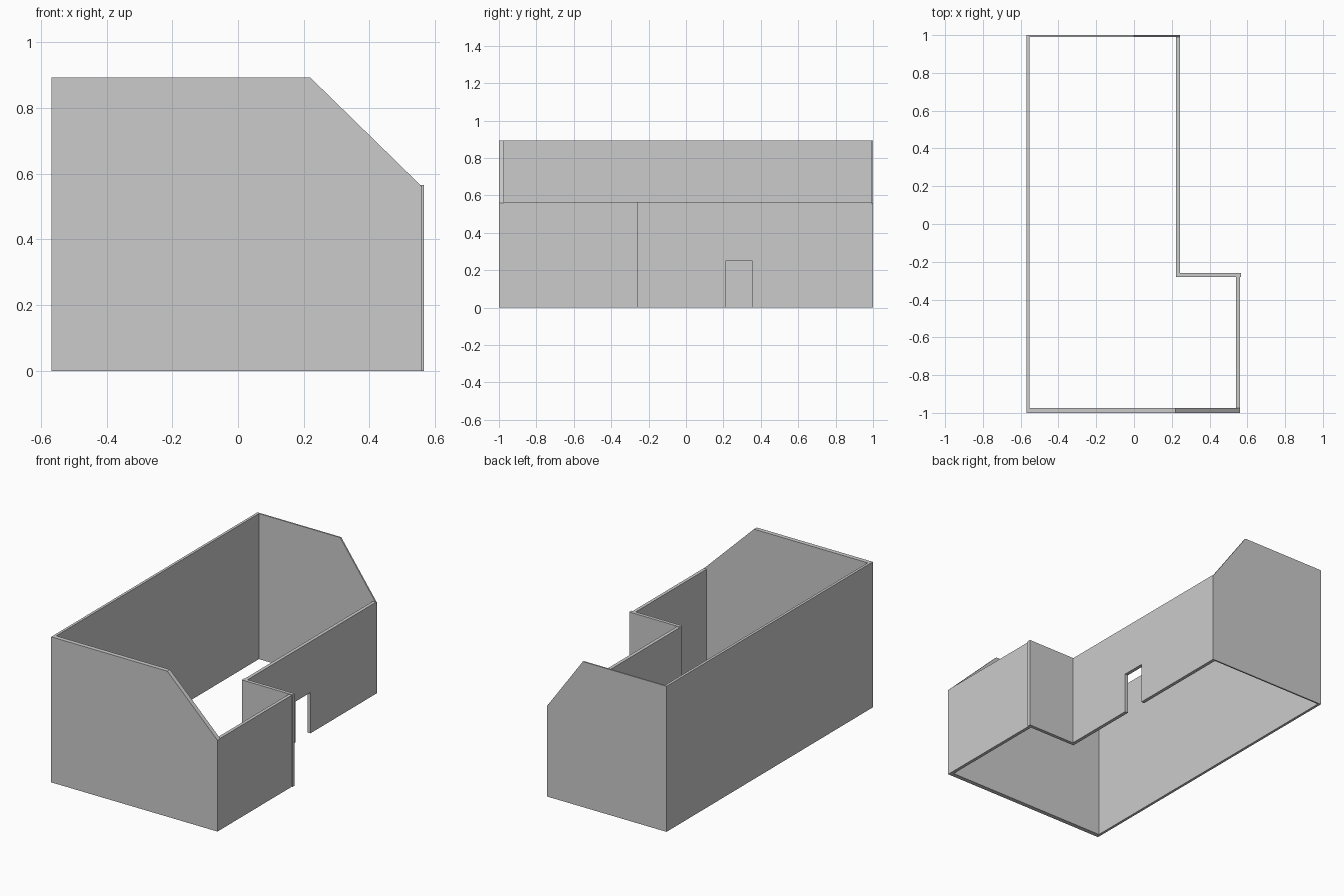
import bpy, bmesh

if "Cube" in bpy.data.objects:
    bpy.data.objects.remove(bpy.data.objects["Cube"])

grey = bpy.data.materials.new("wall grey")
grey.diffuse_color = (0.6, 0.6, 0.6, 1)
grey.use_nodes = True
grey.node_tree.nodes["Principled BSDF"].inputs["Base Color"].default_value = grey.diffuse_color


def extrude(name, profile, offset):
    """Closed solid from a flat outline pushed along an offset."""
    bm = bmesh.new()
    face = bm.faces.new([bm.verts.new(p) for p in profile])
    res = bmesh.ops.extrude_face_region(bm, geom=[face])
    verts = [g for g in res["geom"] if isinstance(g, bmesh.types.BMVert)]
    bmesh.ops.translate(bm, verts=verts, vec=offset)
    bmesh.ops.recalc_face_normals(bm, faces=bm.faces[:])
    mesh = bpy.data.meshes.new(name)
    bm.to_mesh(mesh)
    bm.free()
    mesh.materials.append(grey)
    obj = bpy.data.objects.new(name, mesh)
    bpy.context.collection.objects.link(obj)
    return obj


def box(name, x0, x1, y0, y1, z1):
    return extrude(name, [(x0, y0, 0), (x1, y0, 0), (x1, y1, 0), (x0, y1, 0)], (0, 0, z1))


def gable(name, x_slope, x_end, z_end, y0, y1):
    """End wall with one sloped upper corner."""
    pts = [(LEFT, 0), (x_end, 0), (x_end, z_end), (x_slope, HIGH), (LEFT, HIGH)]
    return extrude(name, [(x, y0, z) for x, z in pts], (0, y1 - y0, 0))


LEFT, HIGH, LOW = -0.568, 0.893, 0.562

# End walls with sloped corners
gable("front_wall", 0.22, 0.561, 0.56, -1.0, -0.973)
gable("back_wall", 0.0, 0.243, 0.556, 0.991, 1.0)

# Tall left wall
box("left_wall", LEFT, -0.552, -0.973, 0.991, HIGH)

# Right side: bay wall, step wall, and long wall with a doorway
box("bay_wall", 0.541, 0.561, -0.973, -0.28, LOW)
box("step_wall", 0.222, 0.566, -0.28, -0.259, LOW + 0.003)
door = [(-0.259, 0), (0.21, 0), (0.21, 0.25), (0.355, 0.25), (0.355, 0),
        (0.991, 0), (0.991, LOW), (-0.259, LOW)]
extrude("long_right_wall", [(0.222, y, z) for y, z in door], (0.021, 0, 0))
